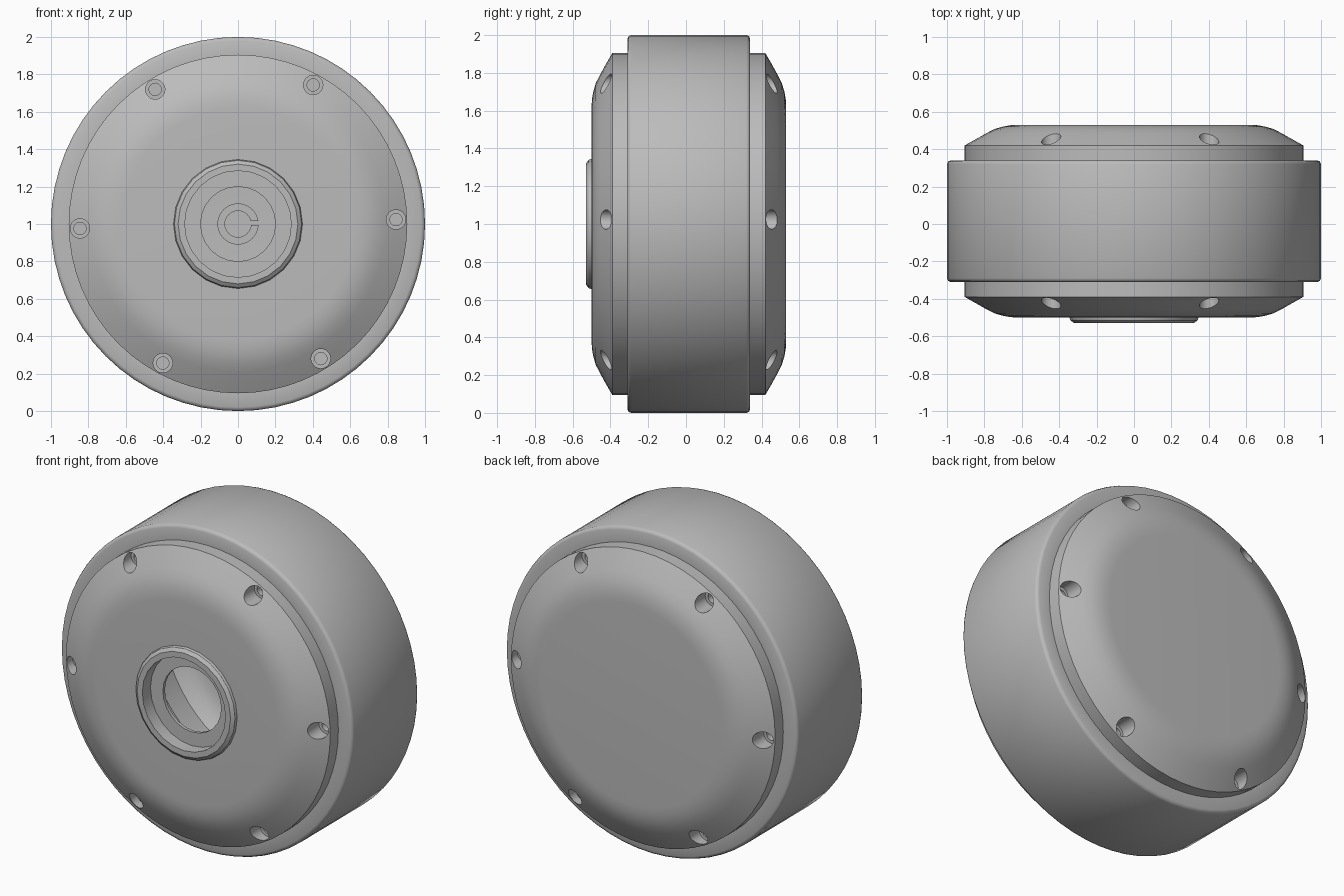
import bpy, bmesh, math
from mathutils import Vector

cube = bpy.data.objects.get("Cube")
if cube:
    bpy.data.objects.remove(cube, do_unlink=True)

CENTRE = Vector((0, 0.015, 1))
SIDES = 64

grey = bpy.data.materials.new("plain grey")
grey.use_nodes = True
colour = (0.5, 0.5, 0.5, 1)
grey.diffuse_color = colour
grey.node_tree.nodes["Principled BSDF"].inputs["Base Color"].default_value = colour


def lathe(bm, profile, side=1, sides=SIDES, offset=(0, 0), closed=False):
    """Turn (radius, depth) points about the y axis."""
    rings = []
    for r, t in profile:
        ring = []
        for i in range(1 if r == 0 else sides):
            a = math.tau * i / sides
            ring.append(bm.verts.new((offset[0] + r * math.cos(a), side * t,
                                      offset[1] + r * math.sin(a))))
        rings.append(ring)
    pairs = list(zip(rings, rings[1:]))
    if closed:
        pairs.append((rings[-1], rings[0]))
    for a, b in pairs:
        for i in range(sides):
            j = (i + 1) % sides
            corners = [a[i % len(a)], a[j % len(a)], b[j % len(b)], b[i % len(b)]]
            bm.faces.new(list(dict.fromkeys(corners)))


def make_object(name, bm):
    bmesh.ops.recalc_face_normals(bm, faces=bm.faces[:])
    mesh = bpy.data.meshes.new(name)
    bm.to_mesh(mesh)
    bm.free()
    mesh.materials.append(grey)
    obj = bpy.data.objects.new(name, mesh)
    obj.location = CENTRE
    bpy.context.collection.objects.link(obj)
    return obj


def select_only(obj):
    bpy.ops.object.select_all(action="DESELECT")
    obj.select_set(True)
    bpy.context.view_layer.objects.active = obj


def smooth(obj, angle=30):
    select_only(obj)
    bpy.ops.object.shade_smooth_by_angle(angle=math.radians(angle))


def cut(obj, cutter):
    cutter.hide_render = True
    mod = obj.modifiers.new("cut", "BOOLEAN")
    mod.operation = "DIFFERENCE"
    mod.solver = "EXACT"
    mod.object = cutter
    select_only(obj)
    bpy.ops.object.modifier_apply(modifier=mod.name)
    bpy.data.objects.remove(cutter, do_unlink=True)


# Drum: a hollow band with rounded rims
half = 0.325
edge = [(0.98, half), (0.994, half - 0.006), (1, half - 0.02)]
bm = bmesh.new()
lathe(bm, [(0.9, -half), *[(r, -t) for r, t in edge], *reversed(edge), (0.9, half)], closed=True)
smooth(make_object("drum", bm), 50)

# End caps: rounded shells whose lips nest inside the drum
outer = [(0.905, 0.405), (0.85, 0.437), (0.79, 0.47), (0.745, 0.493),
         (0.7, 0.506), (0.66, 0.513), (0.62, 0.515)]
lip = [(0.77, 0.2), (0.905, 0.2)]
inner = [(0.58, 0.445), (0.66, 0.435), (0.73, 0.4), (0.77, 0.35)]
boss = [(0.345, 0.515), (0.34, 0.53), (0.32, 0.545), (0.285, 0.545),
        (0.285, 0.465), (0.2, 0.465), (0.2, 0.445)]
bore = [(0, 0.32), (0.033, 0.32), (0.033, 0.355), (0.052, 0.355), (0.052, 0.6), (0, 0.6)]

for name, side in (("front_cap", -1), ("back_cap", 1)):
    bm = bmesh.new()
    if side < 0:
        # The opening is left wide enough for the shaft collar
        lathe(bm, [(0.3, 0.445), *inner, *lip, *outer, (0.3, 0.515)], side, closed=True)
    else:
        lathe(bm, [(0, 0.445), *inner, *lip, *outer, (0, 0.515)], side)
    cap = make_object(name, bm)

    # Six stepped screw holes
    bm = bmesh.new()
    for k in range(6):
        a = math.radians(1.6 + 60 * k)
        lathe(bm, bore, side, 24, (0.845 * math.cos(a), 0.845 * math.sin(a)))
    cut(cap, make_object(name + "_hole_cutter", bm))
    smooth(cap)

# Shaft collar with a stepped opening in the front cap
bm = bmesh.new()
lathe(bm, [(0.345, 0.445), *boss], -1, 24, closed=True)
smooth(make_object("shaft_collar", bm), 20)

# Slotted bearing sleeve on the inside of the back cap
bm = bmesh.new()
lathe(bm, [(0.07, 0.25), (0.11, 0.25), (0.11, 0.46), (0.07, 0.46)], 1, 32, closed=True)
sleeve = make_object("bearing_sleeve", bm)
bm = bmesh.new()
bmesh.ops.create_cube(bm, size=1)
bmesh.ops.scale(bm, vec=(0.1, 0.5, 0.02), verts=bm.verts)
bmesh.ops.translate(bm, vec=(0.1, 0.3, 0.005), verts=bm.verts)
cut(sleeve, make_object("slot_cutter", bm))
smooth(sleeve)
